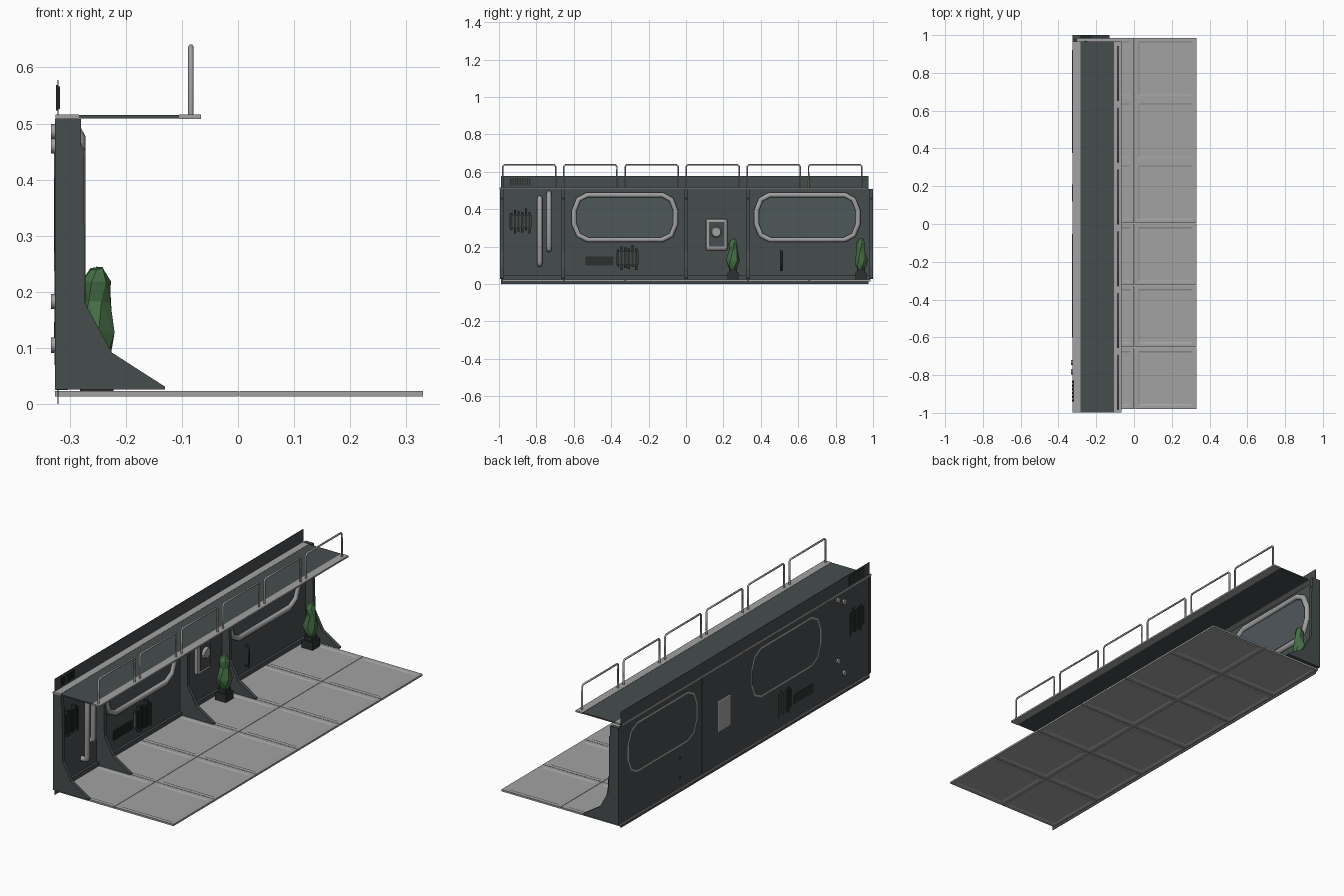
import bpy, bmesh, math, random
from mathutils import Vector

if "Cube" in bpy.data.objects:
    bpy.data.objects.remove(bpy.data.objects["Cube"])

random.seed(4)


def material(name, rgb):
    m = bpy.data.materials.new(name)
    m.diffuse_color = (*rgb, 1)
    m.use_nodes = True
    m.node_tree.nodes["Principled BSDF"].inputs["Base Color"].default_value = m.diffuse_color
    return m


SLATE = material("slate panel", (0.062, 0.073, 0.076))
GLASS = material("window slate", (0.078, 0.095, 0.102))
LIGHT = material("light grey metal", (0.36, 0.36, 0.36))
BLACK = material("charcoal", (0.026, 0.029, 0.030))
GREEN = material("foliage green", (0.058, 0.155, 0.058))


def finish(bm, name, mat):
    bmesh.ops.recalc_face_normals(bm, faces=bm.faces)
    me = bpy.data.meshes.new(name)
    bm.to_mesh(me)
    bm.free()
    me.materials.append(mat)
    ob = bpy.data.objects.new(name, me)
    bpy.context.collection.objects.link(ob)
    return ob


def add_box(bm, x, y, z):
    """Box from (min, max) pairs."""
    vs = bmesh.ops.create_cube(bm, size=1)["verts"]
    for v in vs:
        v.co = Vector([(a + b) / 2 + c * (b - a) for c, (a, b) in zip(v.co, (x, y, z))])
    return vs


def box(name, x, y, z, mat, bevel=0):
    bm = bmesh.new()
    add_box(bm, x, y, z)
    ob = finish(bm, name, mat)
    if bevel:
        mod = ob.modifiers.new("bevel", "BEVEL")
        mod.width = bevel
        mod.segments = 2
    return ob


def slats(name, x, y0, step, width, spans, mat):
    """Row of upright slats, one per (bottom, top) span."""
    bm = bmesh.new()
    for i, z in enumerate(spans):
        add_box(bm, x, (y0 + i * step, y0 + i * step + width), z)
    return finish(bm, name, mat)


def prism(name, pts, y0, y1, mat):
    """Extrude an XZ profile along y."""
    bm = bmesh.new()
    f = bm.faces.new([bm.verts.new((x, y0, z)) for x, z in pts])
    r = bmesh.ops.extrude_face_region(bm, geom=[f])
    for v in r["geom"]:
        if isinstance(v, bmesh.types.BMVert):
            v.co.y = y1
    return finish(bm, name, mat)


def tube(name, pts, radius, mat, closed=False, res=1):
    cu = bpy.data.curves.new(name, "CURVE")
    cu.dimensions = "3D"
    cu.bevel_depth = radius
    cu.bevel_resolution = res
    cu.use_fill_caps = not closed
    sp = cu.splines.new("POLY")
    sp.points.add(len(pts) - 1)
    for p, co in zip(sp.points, pts):
        p.co = (*co, 1)
    sp.use_cyclic_u = closed
    cu.materials.append(mat)
    ob = bpy.data.objects.new(name, cu)
    bpy.context.collection.objects.link(ob)
    bpy.ops.object.select_all(action="DESELECT")
    bpy.context.view_layer.objects.active = ob
    ob.select_set(True)
    bpy.ops.object.convert(target="MESH")
    return bpy.context.object


# floor: 2 x 6 tiles with a sunken centre on top and bottom
bm = bmesh.new()
for i in range(2):
    for j in range(6):
        x, y = -0.326 + i * 0.329, -0.98 + j * 0.328
        vs = add_box(bm, (x, x + 0.327), (y, y + 0.326), (0.014, 0.023))
        faces = [f for f in {f for v in vs for f in v.link_faces} if abs(f.normal.z) > 0.9 or
                 max(v.co.z for v in f.verts) - min(v.co.z for v in f.verts) < 1e-6]
        for f in faces:
            up = f.calc_center_median().z > 0.018
            bmesh.ops.inset_region(bm, faces=[f], thickness=0.027)
            bmesh.ops.inset_region(bm, faces=[f], thickness=0.01)
            for v in f.verts:
                v.co.z += -0.003 if up else 0.003
finish(bm, "floor_tiles", LIGHT)

# wall, thin backing sheet that rises as a parapet, and base rail
box("wall_panel", (-0.325, -0.315), (-0.985, 0.985), (0.025, 0.508), SLATE)
box("backing_parapet", (-0.3215, -0.3195), (-0.99, 0.975), (0.0, 0.578), SLATE)
box("base_rail", (-0.315, -0.303), (-0.98, 0.98), (0.025, 0.045), SLATE)

# curved wall ribs
profile = [(-0.326, 0.026), (-0.13, 0.026), (-0.13, 0.031), (-0.225, 0.092),
           (-0.273, 0.18), (-0.275, 0.455), (-0.28, 0.46), (-0.28, 0.508), (-0.326, 0.508)]
for y in (-0.987, -0.657, 0.0, 0.33, 0.99):
    prism("wall_rib", profile, y - 0.008, y + 0.01, SLATE)

# overhead walkway with light edge strips
box("walkway_deck", (-0.29, -0.098), (-0.997, 0.965), (0.509, 0.515), SLATE)
box("walkway_back_strip", (-0.325, -0.283), (-0.998, 0.966), (0.508, 0.516), LIGHT)
box("walkway_front_strip", (-0.105, -0.066), (-0.998, 0.966), (0.508, 0.516), LIGHT)

# guard rails
for i in range(6):
    a = -0.98 + i * 0.327
    b = a + 0.284
    tube("guard_rail", [(-0.084, a, 0.514), (-0.084, a, 0.628), (-0.084, a + 0.008, 0.637),
                        (-0.084, b - 0.008, 0.637), (-0.084, b, 0.628), (-0.084, b, 0.514)],
         0.0048, LIGHT)

# windows: chamfered outline mirrored into four quarters
for cy in (-0.327, 0.648):
    quarter = [(0.272, 0.035), (0.248, 0.095), (0.20, 0.12)]
    half = quarter + [(-y, z) for y, z in reversed(quarter)]
    ring = half + [(-y, -z) for y, z in half]
    tube("window_frame", [(-0.312, cy + y, 0.357 + z) for y, z in ring], 0.0155, LIGHT, True)
    bm = bmesh.new()
    bm.faces.new([bm.verts.new((-0.313, cy + y, 0.357 + z)) for y, z in ring])
    pane = finish(bm, "window_pane", GLASS)
    mod = pane.modifiers.new("thickness", "SOLIDIFY")
    mod.thickness = 0.004

# bent pipes that pass through the wall
for y, z0, z1 in ((-0.782, 0.105, 0.46), (-0.733, 0.183, 0.486)):
    tube("wall_pipe", [(-0.333, y, z0), (-0.297, y, z0), (-0.289, y, z0 + 0.004),
                       (-0.285, y, z0 + 0.012), (-0.285, y, z1 - 0.012),
                       (-0.289, y, z1 - 0.004), (-0.297, y, z1), (-0.333, y, z1)],
         0.0135, LIGHT, res=2)

# staggered cooling fins with a cross bar
for y, z in ((-0.94, 0.335), (-0.37, 0.14)):
    spans = [(z + a, z + b) for a, b in ((-0.045, 0.045), (-0.065, 0.06), (-0.055, 0.055),
                                         (-0.06, 0.05), (-0.05, 0.068), (-0.065, 0.05))]
    slats("cooling_fins", (-0.327, -0.296), y, 0.0195, 0.012, spans, BLACK)
    box("fin_bar", (-0.32, -0.302), (y - 0.003, y + 0.115), (z - 0.035, z + 0.035), SLATE)

# slatted grilles on the wall and parapet
for y, z, x, w in ((-0.535, 0.123, (-0.327, -0.308), 0.147), (-0.94, 0.546, (-0.324, -0.317), 0.113)):
    step = w / 9
    slats("grille_slats", x, y, step, step * 0.6, [(z - 0.02, z + 0.02)] * 9, BLACK)
    box("grille_plate", (x[0] - 0.0005, x[1] - 0.003), (y - 0.003, y + w), (z - 0.023, z + 0.023), BLACK)

# wall control box with dark face and round light
box("control_box", (-0.327, -0.297), (0.105, 0.222), (0.178, 0.35), LIGHT, 0.014)
box("control_face", (-0.299, -0.293), (0.123, 0.205), (0.2, 0.332), SLATE)
bm = bmesh.new()
bmesh.ops.create_cone(bm, cap_ends=True, segments=12, radius1=0.03, radius2=0.024, depth=0.014)
for v in bm.verts:
    v.co = Vector((-0.288 + v.co.z, 0.162 + v.co.x, 0.278 + v.co.y))
finish(bm, "control_dial", LIGHT)

# small handle pipe
tube("wall_handle", [(-0.327, 0.51, 0.075), (-0.297, 0.51, 0.075),
                     (-0.297, 0.51, 0.175), (-0.327, 0.51, 0.175)], 0.006, BLACK)

# potted shrubs: jittered six-sided stacks
for cy in (0.252, 0.935):
    cx = -0.252
    box("plant_pot", (cx - 0.03, cx + 0.03), (cy - 0.03, cy + 0.03), (0.023, 0.062), BLACK)
    box("pot_neck", (cx - 0.022, cx + 0.022), (cy - 0.022, cy + 0.022), (0.06, 0.08), BLACK)
    bm = bmesh.new()
    rings = []
    for k, (r, z) in enumerate(((0.016, 0.072), (0.031, 0.098), (0.036, 0.13),
                                (0.024, 0.185), (0.026, 0.222), (0.012, 0.243))):
        ring = []
        for s in range(6):
            t = math.tau * (s + 0.3 * k) / 6
            q = r * random.uniform(0.85, 1.08)
            ring.append(bm.verts.new((cx + q * math.cos(t), cy + q * math.sin(t),
                                      z + random.uniform(-0.005, 0.003))))
        rings.append(ring)
    for a, b in zip(rings, rings[1:]):
        for s in range(6):
            n = (s + 1) % 6
            bm.faces.new((a[s], a[n], b[s]))
            bm.faces.new((a[n], b[n], b[s]))
    bm.faces.new(rings[0])
    bm.faces.new(rings[-1])
    finish(bm, "shrub_foliage", GREEN)
